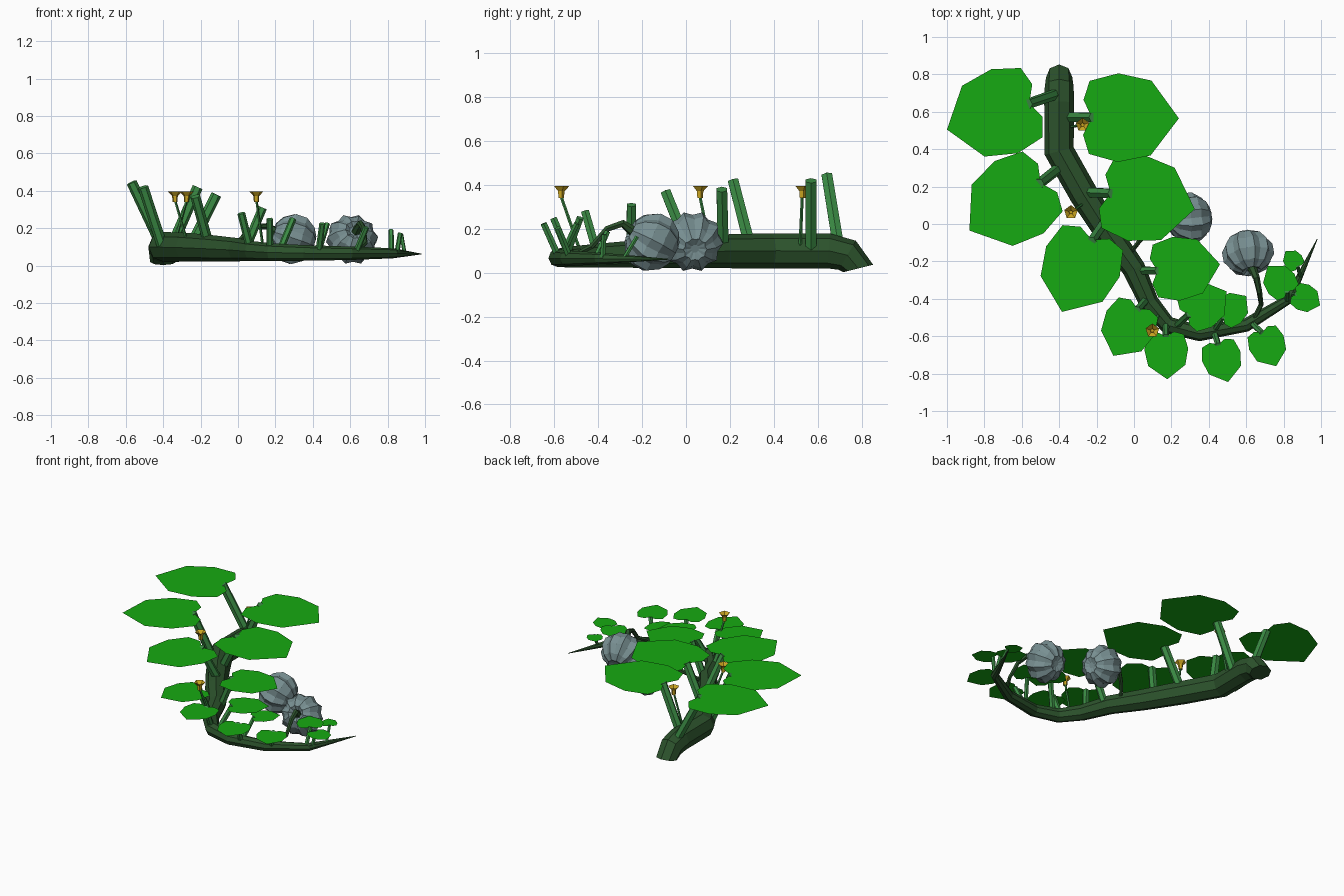
import bpy, bmesh
from math import sin, cos, pi
from mathutils import Vector, Matrix

if "Cube" in bpy.data.objects:
    bpy.data.objects.remove(bpy.data.objects["Cube"])


def mat(name, col):
    m = bpy.data.materials.new(name)
    m.diffuse_color = (*col, 1)
    m.use_nodes = True
    m.node_tree.nodes["Principled BSDF"].inputs["Base Color"].default_value = m.diffuse_color
    return m


VINE = mat("vine green", (0.025, 0.085, 0.025))
STALK = mat("stalk green", (0.045, 0.27, 0.06))
LEAF = mat("leaf green", (0.008, 0.4, 0.006))
RIND = mat("blue grey rind", (0.19, 0.28, 0.29))
PETAL = mat("petal yellow", (0.6, 0.38, 0.015))


def make(name, bm, m):
    bmesh.ops.recalc_face_normals(bm, faces=bm.faces)
    me = bpy.data.meshes.new(name)
    bm.to_mesh(me)
    bm.free()
    me.materials.append(m)
    ob = bpy.data.objects.new(name, me)
    bpy.context.collection.objects.link(ob)
    return ob


def skin(bm, rings, caps=True):
    rows = [[bm.verts.new(p) for p in r] for r in rings]
    n = len(rows[0])
    for a, b in zip(rows, rows[1:]):
        for i in range(n):
            j = (i + 1) % n
            bm.faces.new((a[i], a[j], b[j], b[i]))
    if caps:
        bm.faces.new(rows[0])
        bm.faces.new(rows[-1])


def tube(name, path, radii, sides, m, first=None):
    pts = [Vector(p) for p in path]
    rings, u = [], Vector((1, 0.01, 0))
    for i, p in enumerate(pts):
        t = (pts[min(i + 1, len(pts) - 1)] - pts[max(i - 1, 0)]).normalized()
        if i == 0 and first:
            t = Vector(first).normalized()
        u = (u - t * u.dot(t)).normalized()
        v = t.cross(u)
        rings.append([p + radii[i] * (u * cos(2 * pi * k / sides) + v * sin(2 * pi * k / sides))
                      for k in range(sides)])
    bm = bmesh.new()
    skin(bm, rings)
    return make(name, bm, m)


# main vine, rising from the ground and tapering to a tip
tube("main_vine",
     [(-.40, .785, .02), (-.40, .735, .08), (-.40, .65, .10), (-.40, .39, .10), (-.27, .16, .098),
      (-.13, -.06, .092), (0, -.24, .085), (.08, -.42, .078), (.18, -.54, .072),
      (.35, -.585, .068), (.60, -.54, .066), (.83, -.40, .066), (.98, -.08, .062)],
     [.07, .077, .08, .08, .077, .07, .062, .053, .047, .042, .036, .027, .002], 8, VINE, (0, -.25, 1))

# leaves: stalk base x, y / notch x, y / tip x, y / height
LEAVES = [
    (-.40, .70, -.56, .645, -1.0, .505, .445),
    (-.40, .30, -.50, .22, -.88, -.035, .42),
    (-.36, .57, -.225, .57, .24, .565, .42),
    (-.15, .02, -.225, -.085, -.385, -.47, .37),
    (-.26, .17, -.125, .165, .325, .08, .38),
    (.04, -.25, .125, -.25, .46, -.215, .31),
    (.07, -.40, .02, -.455, -.11, -.705, .28),
    (.22, -.55, .29, -.485, .495, -.36, .25),
    (.17, -.53, .17, -.60, .178, -.83, .25),
    (.43, -.57, .475, -.50, .60, -.385, .225),
    (.43, -.58, .45, -.645, .503, -.845, .225),
    (.63, -.53, .685, -.58, .76, -.76, .205),
    (.82, -.41, .82, -.36, .715, -.225, .19),
    (.85, -.38, .865, -.372, .995, -.435, .175),
    (.89, -.28, .875, -.225, .81, -.145, .165),
]
HALF = [(0, 0), (-.1, .2), (-.03, .42), (.3, .51), (.68, .43), (1, 0)]
OUTLINE = HALF + [(a, -b) for a, b in HALF[-2:0:-1]]
for n, (bx, by, nx, ny, tx, ty, z) in enumerate(LEAVES, 1):
    d = Vector((tx - nx, ty - ny, 0))
    s = Vector((-d.y, d.x, 0))
    o = Vector((nx, ny, z))
    bm = bmesh.new()
    f = bm.faces.new([bm.verts.new(o + d * a + s * b) for a, b in OUTLINE])
    bmesh.ops.triangulate(bm, faces=[f])
    bmesh.ops.dissolve_limit(bm, angle_limit=.01, verts=bm.verts, edges=bm.edges)
    leaf = make(f"leaf_{n}", bm, LEAF)
    if leaf.data.polygons[0].normal.z < 0:
        leaf.data.flip_normals()
    r = .012 + .038 * d.length
    r = min(r, .064 * d.length + .004)
    tube(f"leaf_stalk_{n}", [(bx, by, .09 if z > .3 else .07), o + d * .02], [r, r * .95], 6, STALK)


# ribbed pumpkins: profile along the axis, alternating ridge and groove
def pumpkin(name, center, axis):
    prof = [(.03, .095), (.055, .112), (.10, .085), (.137, .03), (.137, -.03),
            (.10, -.085), (.055, -.112), (.02, -.10)]
    q = Vector(axis).to_track_quat('Z', 'Y').to_matrix().to_4x4()
    M = Matrix.Translation(center) @ q
    rings = [[M @ Vector((r * g * cos(pi * k / 10), r * g * sin(pi * k / 10), h))
              for k in range(20) for g in [.87 if k % 2 else 1]] for r, h in prof]
    bm = bmesh.new()
    skin(bm, rings)
    make(name, bm, RIND)


pumpkin("pumpkin_front", (.61, -.155, .14), (.15, -.85, .45))
pumpkin("pumpkin_back", (.295, .03, .142), (-.88, -.1, .3))
tube("pumpkin_stem_front", [(.63, -.53, .07), (.68, -.43, .12), (.67, -.36, .20), (.655, -.29, .225), (.63, -.23, .18)],
     [.012, .013, .015, .018, .026], 6, VINE)
tube("pumpkin_stem_back", [(-.03, -.17, .09), (.03, -.09, .16), (.10, -.03, .21), (.16, .01, .21), (.22, .02, .17)],
     [.012, .013, .015, .018, .026], 6, VINE)

# flowers: thin stalk and five-sided trumpet
for n, (x, y, bx, by) in enumerate([(-.275, .53, -.34, .52), (-.337, .063, -.27, .11), (.098, -.57, .13, -.49)], 1):
    tube(f"flower_stalk_{n}", [(bx, by, .12), (x, y, .35)], [.008, .007], 5, STALK)
    bm = bmesh.new()
    skin(bm, [[(x + r * sin(2 * pi * k / 5), y + r * cos(2 * pi * k / 5), z) for k in range(5)]
              for r, z in [(.014, .34), (.016, .372), (.038, .395), (.014, .375), (.01, .36)]])
    make(f"flower_{n}", bm, PETAL)
